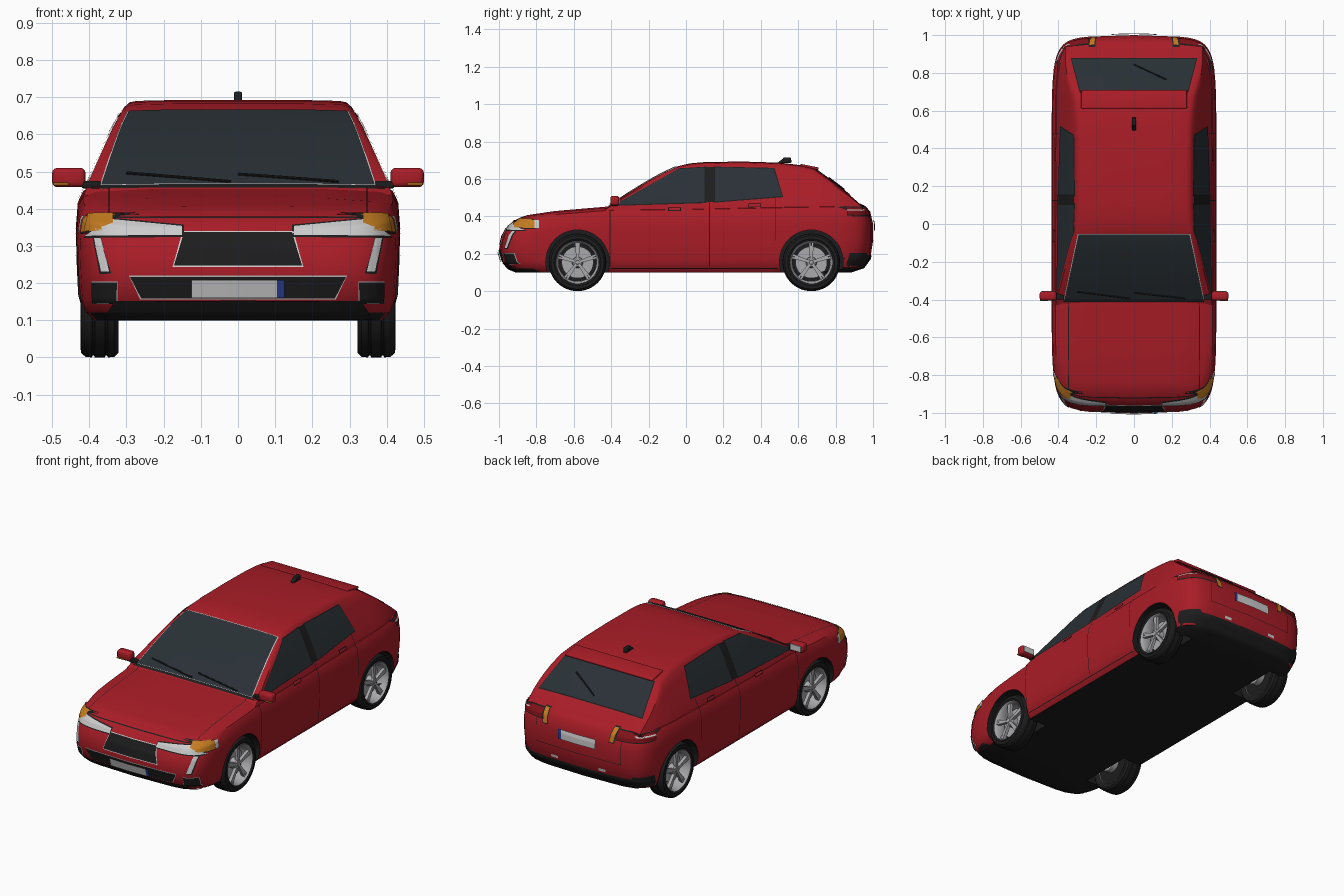
import bpy, bmesh, math
from mathutils import Vector, Matrix
from mathutils.bvhtree import BVHTree

if "Cube" in bpy.data.objects:
    bpy.data.objects.remove(bpy.data.objects["Cube"])

def material(name, *rgb):
    m = bpy.data.materials.new(name)
    m.diffuse_color = (*rgb, 1)
    m.use_nodes = True
    m.node_tree.nodes["Principled BSDF"].inputs["Base Color"].default_value = m.diffuse_color
    return m

RED = material("red_paint", .40, .012, .02)
BLACK = material("black_plastic", .012, .012, .013)
GLASS = material("dark_glass", .022, .03, .036)
CHROME = material("chrome", .62, .62, .64)
WHITE = material("white", .85, .85, .85)
AMBER = material("amber", .55, .2, .015)
LAMP = material("tail_red", .22, .006, .01)
BLUE = material("blue", .02, .05, .3)
RIM = material("rim_silver", .4, .4, .42)

def interp(pts, v):
    for (a, fa), (b, fb) in zip(pts, pts[1:]):
        if v <= b:
            return fa + (fb - fa) * max(0, (v - a) / (b - a))
    return pts[-1][1]

def finish(name, bm, mat, angle=35, mirror=False):
    me = bpy.data.meshes.new(name)
    bm.to_mesh(me)
    bm.free()
    ob = bpy.data.objects.new(name, me)
    bpy.context.collection.objects.link(ob)
    me.materials.append(mat)
    bpy.ops.object.select_all(action='DESELECT')
    ob.select_set(True)
    bpy.context.view_layer.objects.active = ob
    bpy.ops.object.shade_smooth_by_angle(angle=math.radians(angle))
    if mirror:
        ob.modifiers.new("mirror", 'MIRROR').use_clip = False
    return ob

def loft(rings, closed=True):
    bm = bmesh.new()
    vs = [[bm.verts.new(p) for p in r] for r in rings]
    n = len(vs[0])
    for a, b in zip(vs, vs[1:]):
        for i in range(n if closed else n - 1):
            j = (i + 1) % n
            bm.faces.new((a[i], a[j], b[j], b[i]))
    return bm, vs

def clean(bm):
    bmesh.ops.remove_doubles(bm, verts=bm.verts, dist=1e-5)
    bmesh.ops.recalc_face_normals(bm, faces=bm.faces)

# Lower body: stacked rounded plan outlines that follow the shoulder line
SHOULDER = [(-1, .37), (-.9, .393), (-.7, .422), (-.4, .447), (0, .45), (.5, .46), (1, .47)]
ENDS = [.88, .91, .935, .955, .97, .982, .991, .997, .9995, 1]
S = [-e for e in reversed(ENDS)] + [-.84 + .07 * i for i in range(25)] + ENDS
# (height fraction, front y, back y, half width)
LAYERS = [(0, -.9, .87, .395), (.07, -.95, .95, .418), (.2, -.98, .985, .43), (.45, -1, 1, .434),
          (.7, -.985, 1, .436), (.88, -.955, .985, .431), (.96, -.92, .96, .417),
          (1, -.88, .93, .385), (1.02, -.85, .9, .24)]

def outline(t, yf, yb, hw):
    side = []
    for s in S:
        x = hw * max(0, 1 - abs(s) ** 9) ** (1 / 9)
        y = (yf + yb) / 2 + s * (yb - yf) / 2 * (1 - .025 * (x / .43) ** 2)
        side.append(Vector((x, y, .1 + t * (interp(SHOULDER, y) - .1))))
    return side + [Vector((-p.x, p.y, p.z)) for p in reversed(side)]

bm_body, vs = loft([outline(*l) for l in LAYERS])
for ring in (vs[0], vs[-1]):
    for i in range(len(S) - 1):
        bm_body.faces.new((ring[i], ring[i + 1], ring[-2 - i], ring[-1 - i]))
clean(bm_body)

# Cabin: sections along y between the roof line and the sloping sides
ROOF = [(-.43, .44), (-.3, .527), (-.2, .588), (-.12, .632), (-.05, .663), (.02, .68), (.1, .687),
        (.3, .69), (.5, .684), (.6, .672), (.68, .655), (.7, .643), (.8, .57), (.88, .507), (.94, .455)]
SIDE = [(.40, .425), (.46, .408), (.55, .368), (.62, .336), (.67, .308), (.69, .298)]

def section(y):
    top = interp(ROOF, y)
    k = 1 - .12 * max(0, (y - .7) / .24) ** 2
    half = [(interp(SIDE, z) * k, z) for z in [.4 + (top - .4) * f for f in (0, .2, .4, .6, .8, .94)]]
    e = interp(SIDE, top) * k
    half += [(e - .006, top - .004), (e - .025, top), (e * .5, top + .003)]
    return [Vector((x, y, z)) for x, z in half] + [Vector((-x, y, z)) for x, z in reversed(half)]

bm_cab, vs = loft([section(y) for y in sorted({p[0] for p in ROOF} | {-.36, -.25, .2, .4, .75, .84})])
bm_cab.faces.new(vs[0])
bm_cab.faces.new(vs[-1])
clean(bm_cab)
TREES = [BVHTree.FromBMesh(bm_body), BVHTree.FromBMesh(bm_cab)]
body = finish("body", bm_body, RED)
finish("cabin", bm_cab, RED)

# Wheel arches cut from the body, with black arches and underside
AXLES = (-.58, .67)
for y in AXLES:
    for s in (-1, 1):
        bpy.ops.mesh.primitive_cylinder_add(vertices=48, radius=.17, depth=.34,
                                            location=(s * .45, y, .157), rotation=(0, math.pi / 2, 0))
        cut = bpy.context.object
        cut.hide_render = True
        bpy.context.view_layer.objects.active = body
        mod = body.modifiers.new("arch", 'BOOLEAN')
        mod.operation, mod.solver, mod.object = 'DIFFERENCE', 'EXACT', cut
        bpy.ops.object.modifier_apply(modifier=mod.name)
        bpy.data.objects.remove(cut)
body.data.materials.clear()
body.data.materials.append(RED)
body.data.materials.append(BLACK)
for p in body.data.polygons:
    c, n = p.center, p.normal
    arch = any(math.hypot(c.y - y, c.z - .157) < .1715 for y in AXLES)
    p.material_index = int((n.z < -.8 and c.z < .12) or (arch and (abs(n.x) < .5 or abs(c.x) < .3)))

# Panels: four-cornered patches projected on to the bodywork from one direction
VIEW = {'F': (lambda a, b: Vector((a, -2, b)), Vector((0, 1, 0))),
        'B': (lambda a, b: Vector((a, 2, b)), Vector((0, -1, 0))),
        'T': (lambda a, b: Vector((a, b, 2)), Vector((0, 0, -1))),
        'R': (lambda a, b: Vector((2, a, b)), Vector((-1, 0, 0)))}

def panel(name, view, q, mat, mirror=False, off=.004, trim=None, pad=.005, n=12):
    q = [Vector(p) for p in q]
    if trim:
        c = sum(q, Vector((0, 0))) / 4
        big = [p + Vector([math.copysign(pad, d) for d in p - c]) for p in q]
        panel(name + "_trim", view, big, trim, mirror, off - .002)
    org, d = VIEW[view]
    def hit(u, v):
        p = q[0].lerp(q[1], u).lerp(q[3].lerp(q[2], u), v)
        o = org(*p)
        hits = [h for h in (t.ray_cast(o, d) for t in TREES) if h[0]]
        if hits:
            h = min(hits, key=lambda h: h[3])
        else:
            o = o + d * 1.05
            h = min((t.find_nearest(o) for t in TREES), key=lambda h: h[3])
        return h[0] + h[1] * off
    bm, _ = loft([[hit(i / n, j / n) for i in range(n + 1)] for j in range(n + 1)], False)
    if sum(f.normal.dot(d) for f in bm.faces if not f.normal_update()) > 0:
        bmesh.ops.reverse_faces(bm, faces=bm.faces)
    finish(name, bm, mat, mirror=mirror)

def sym(bottom, z0, top, z1):
    return [(-bottom, z0), (bottom, z0), (top, z1), (-top, z1)]

def rect(a0, a1, b0, b1):
    return [(a0, b0), (a1, b0), (a1, b1), (a0, b1)]

# Glazing
panel("windshield", 'T', sym(.368, -.398, .293, -.055), GLASS, trim=CHROME, pad=.004)
panel("rear_window", 'T', sym(.283, .7, .33, .872), GLASS, trim=BLACK)
panel("front_side_window", 'R', [(-.385, .46), (.105, .475), (.105, .66), (-.045, .65)], GLASS, True, trim=BLACK)
panel("rear_side_window", 'R', [(.15, .477), (.515, .507), (.468, .653), (.15, .66)], GLASS, True, trim=BLACK)
panel("door_pillar", 'R', rect(.1, .155, .475, .662), BLACK, True, off=.005)

# Front face
panel("grille", 'F', sym(.172, .247, .145, .335), BLACK, trim=CHROME, pad=.004)
panel("headlight", 'F', [(.15, .328), (.41, .326), (.345, .37), (.15, .351)], WHITE, True, trim=BLACK)
panel("turn_signal_front", 'F', [(.335, .358), (.41, .336), (.4, .385), (.335, .385)], AMBER, True, off=.006)
panel("turn_signal_side", 'R', [(-.92, .34), (-.81, .336), (-.81, .378), (-.89, .384)], AMBER, True, trim=BLACK)
panel("side_lamp", 'R', rect(-.81, -.786, .336, .378), WHITE, True, off=.006)
panel("daytime_light", 'F', [(.345, .23), (.366, .23), (.385, .32), (.366, .32)], WHITE, True, trim=BLACK)
panel("fog_intake", 'F', rect(.325, .39, .147, .203), BLACK, True, trim=CHROME, pad=.002)
panel("lower_intake", 'F', sym(.26, .16, .29, .218), BLACK, trim=CHROME, pad=.003)
panel("front_lip", 'F', sym(.36, .104, .33, .155), BLACK)
panel("hood_front_seam", 'F', rect(-.34, .34, .374, .378), BLACK, off=.002)
panel("front_plate", 'F', rect(-.125, .105, .163, .212), WHITE, off=.012)
panel("front_plate_band", 'F', rect(.105, .125, .163, .212), BLUE, off=.012)

# Rear face
panel("tail_turn_signal", 'B', [(.2, .385), (.225, .385), (.235, .457), (.21, .457)], AMBER, True, trim=BLACK)
panel("taillight", 'B', [(.24, .405), (.4, .405), (.4, .445), (.24, .452)], LAMP, True, trim=BLACK)
panel("taillight_side", 'R', rect(.865, .95, .408, .446), LAMP, True, trim=BLACK)
panel("taillight_strip", 'R', rect(.86, .95, .427, .434), CHROME, True, off=.006)
panel("rear_bumper", 'B', sym(.39, .104, .39, .19), BLACK)
panel("rear_bumper_corner", 'R', [(.855, .14), (.96, .13), (.965, .205), (.875, .205)], BLACK, True)
panel("reflector", 'B', rect(.13, .175, .2, .215), CHROME, True)
panel("rear_plate", 'B', rect(-.12, .1, .325, .378), WHITE, off=.01)
panel("rear_plate_band", 'B', rect(.1, .12, .325, .378), BLUE, off=.01)
panel("hatch_seam_low", 'B', rect(-.27, .27, .268, .271), BLACK, off=.002)
panel("hatch_seam_side", 'B', rect(.27, .273, .268, .4), BLACK, True, off=.002)

# Panel gaps and door handles
panel("fender_seam", 'T', [(.345, -.88), (.348, -.88), (.348, -.4), (.345, -.4)], BLACK, True, off=.002)
panel("cowl", 'T', sym(.375, -.412, .37, -.399), BLACK, off=.003)
for nm, y, z0, z1 in (("front_door_seam", -.408, .12, .455), ("mid_door_seam", .123, .12, .475), ("rear_door_seam", .478, .27, .5)):
    panel(nm, 'R', rect(y, y + .004, z0, z1), BLACK, True, off=.002)
panel("sill_seam", 'R', rect(-.4, .49, .121, .124), BLACK, True, off=.002)
for nm, y, z in (("front_handle", -.062, .436), ("rear_handle", .368, .455)):
    panel(nm, 'R', rect(y - .03, y + .03, z - .006, z + .006), RED, True, off=.01, trim=BLACK, pad=.004)

def box(name, lo, hi, mat, bevel=.01, mirror=False):
    lo, hi = Vector(lo), Vector(hi)
    bm = bmesh.new()
    bmesh.ops.create_cube(bm, size=1, matrix=Matrix.Translation((lo + hi) / 2) @ Matrix.Diagonal((*(hi - lo), 1)))
    if bevel:
        bmesh.ops.bevel(bm, geom=bm.edges[:], offset=bevel, segments=3, affect='EDGES', profile=.5)
    return finish(name, bm, mat, mirror=mirror)

# Mirrors, spoiler, antenna
box("mirror_housing", (.41, -.405, .458), (.5, -.357, .51), RED, .014, True)
box("mirror_glass", (.422, -.36, .467), (.49, -.354, .501), CHROME, 0, True)
box("mirror_signal", (.455, -.408, .463), (.497, -.38, .47), AMBER, .002, True)
box("mirror_stalk", (.37, -.4, .455), (.42, -.365, .475), BLACK, .004, True)
sp = box("spoiler", (-.28, -.05, -.007), (.28, .05, .007), RED, .005)
sp.location, sp.rotation_euler = (0, .66, .664), (-.2, 0, 0)
fin = box("antenna", (-.011, .495, .685), (.011, .565, .715), BLACK, .006)
for v in fin.data.vertices:
    if v.co.z > .7:
        v.co.y = .54 + (v.co.y - .53) * .6

# Wipers lying on the glass
def rod(name, a, b, r=.004):
    a, b = [Vector((x, y, interp(ROOF, y) + .01)) for x, y in (a, b)]
    bm = bmesh.new()
    m = Matrix.Translation((a + b) / 2) @ (b - a).to_track_quat('Z', 'Y').to_matrix().to_4x4()
    bmesh.ops.create_cone(bm, cap_ends=True, segments=8, radius1=r, radius2=r, depth=(b - a).length, matrix=m)
    finish(name, bm, BLACK)

rod("wiper_right", (-.3, -.36), (-.02, -.395))
rod("wiper_left", (0, -.365), (.27, -.395))
rod("rear_wiper", (0, .845), (.17, .765))

# Wheels: lathed tyre and rim with five spokes
def lathe(name, profile, y, mat, n=48):
    bm, _ = loft([[Vector((x, y + r * math.cos(2 * math.pi * i / n), .154 + r * math.sin(2 * math.pi * i / n)))
                   for i in range(n)] for x, r in profile])
    clean(bm)
    return finish(name, bm, mat, mirror=True)

TYRE = [(.33, .112), (.322, .125), (.322, .142), (.332, .152), (.35, .154), (.352, .149), (.356, .149), (.358, .154),
        (.385, .154), (.387, .149), (.391, .149), (.393, .154), (.41, .152), (.422, .142), (.424, .125), (.416, .112)]
for label, y in zip(("front", "rear"), AXLES):
    lathe(label + "_tyre", TYRE, y, BLACK)
    lathe(label + "_rim", [(.33, .113), (.36, .1), (.395, .102), (.414, .108), (.42, .113), (.414, .116)], y, RIM)
    lathe(label + "_brake", [(.3, .001), (.3, .05), (.365, .05), (.365, .085), (.372, .085), (.372, .001)], y, RIM)
    lathe(label + "_wheel_back", [(.335, .001), (.335, .113)], y, BLACK)
    lathe(label + "_hub", [(.37, .03), (.402, .028), (.41, .02), (.41, .012), (.414, .01), (.414, .0005)], y, RIM, 24)
    bm = bmesh.new()
    for i in range(5):
        m = Matrix.Translation((.402, y, .154)) @ Matrix.Rotation(2 * math.pi * i / 5, 4, 'X')
        for s in (-1, 1):
            geo = bmesh.ops.create_cube(bm, size=1, matrix=m @ Matrix.Rotation(s * .07, 4, 'X')
                                        @ Matrix.Translation((0, 0, .06)) @ Matrix.Diagonal((.018, .012, .098, 1)))
    finish(label + "_spokes", bm, RIM, mirror=True)
